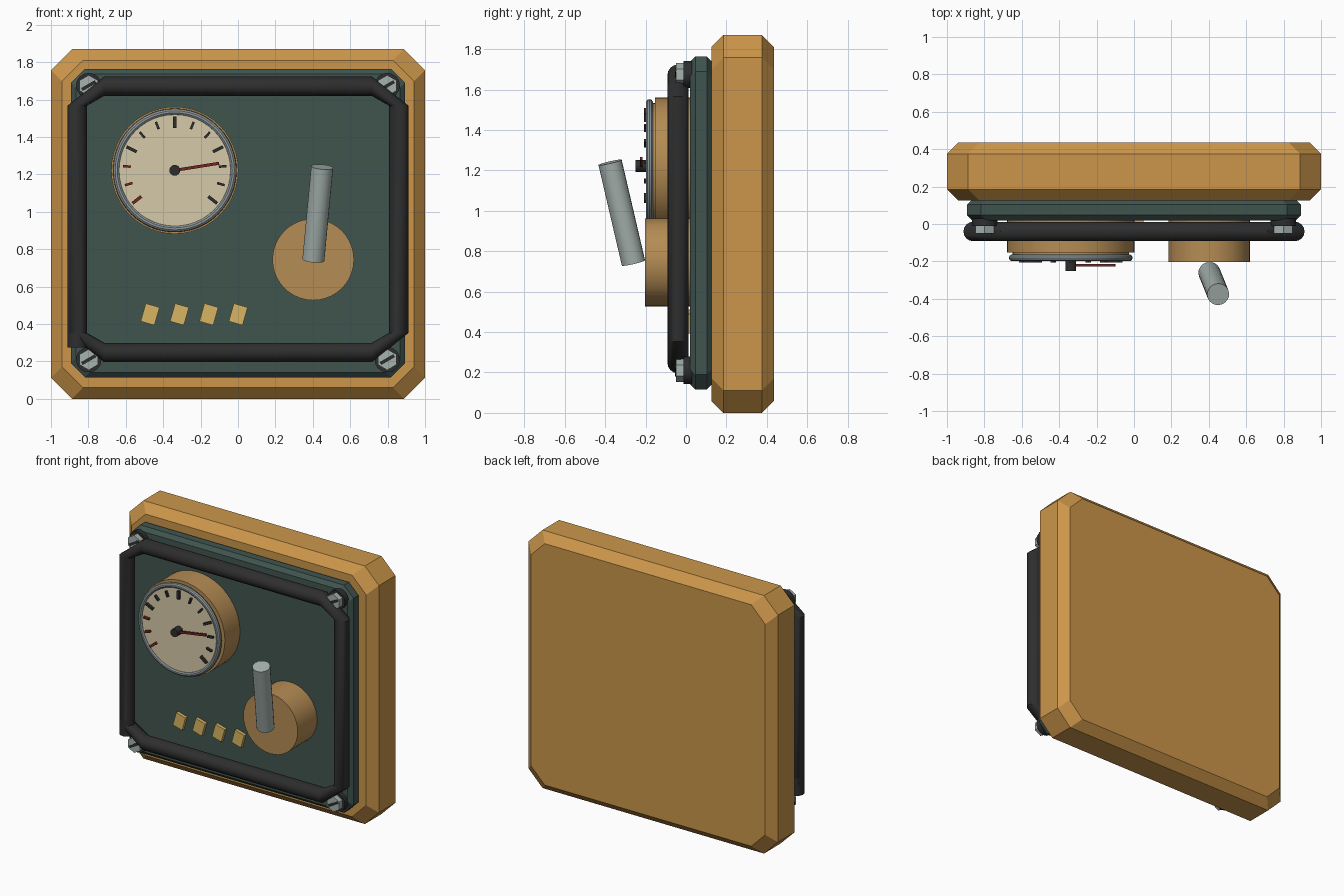
import bpy, bmesh, math
from mathutils import Vector, Matrix

if "Cube" in bpy.data.objects:
    bpy.data.objects.remove(bpy.data.objects["Cube"], do_unlink=True)


def material(name, srgb):
    """Flat material from display colour, stored linear."""
    col = [(c / 12.92 if c < 0.04 else ((c + 0.055) / 1.055) ** 2.4) for c in srgb] + [1]
    m = bpy.data.materials.new(name)
    m.use_nodes = True
    m.diffuse_color = col
    m.node_tree.nodes["Principled BSDF"].inputs["Base Color"].default_value = col
    return m


WOOD = material("golden wood", (0.80, 0.59, 0.29))
TAN = material("tan wood", (0.71, 0.55, 0.33))
GREEN = material("dark green", (0.25, 0.33, 0.31))
BLACK = material("black rubber", (0.18, 0.18, 0.18))
STEEL = material("light steel", (0.65, 0.70, 0.68))
CHROME = material("bezel grey", (0.56, 0.60, 0.61))
CREAM = material("dial cream", (0.84, 0.79, 0.66))
RED = material("dark red", (0.45, 0.15, 0.13))
GOLD = material("brass yellow", (0.85, 0.71, 0.39))


def finish(name, bm, mat, smooth=True):
    bmesh.ops.recalc_face_normals(bm, faces=bm.faces)
    me = bpy.data.meshes.new(name)
    bm.to_mesh(me)
    bm.free()
    me.materials.append(mat)
    ob = bpy.data.objects.new(name, me)
    bpy.context.collection.objects.link(ob)
    if smooth:
        me.shade_smooth()
        me.set_sharp_from_angle(angle=math.radians(35))
    return ob


def loft(name, rings, mat, closed=False, smooth=True):
    """Skin a list of equal rings; closed joins last to first, else caps."""
    bm = bmesh.new()
    vs = [[bm.verts.new(p) for p in r] for r in rings]
    n = len(vs[0])
    pairs = list(zip(vs, vs[1:])) + ([(vs[-1], vs[0])] if closed else [])
    for a, b in pairs:
        for i in range(n):
            j = (i + 1) % n
            bm.faces.new((a[i], a[j], b[j], b[i]))
    if not closed:
        bm.faces.new(vs[0])
        bm.faces.new(vs[-1])
    return finish(name, bm, mat, smooth)


def octagon(hx, hz, cx, cz, y, zc):
    """Rectangle with cut corners in the plane of the panel."""
    corner = [(hx, hz - cz), (hx - cx, hz)]
    pts = corner + [(-x, z) for x, z in reversed(corner)]
    pts += [(-x, -z) for x, z in pts]
    return [Vector((x, y, zc + z)) for x, z in pts]


def slab(name, hx, hz, cut, y0, y1, bev, zc, mat):
    rings = [octagon(hx - d, hz - d, cut, cut, y, zc)
             for y, d in ((y0, bev), (y0 + bev, 0), (y1 - bev, 0), (y1, bev))]
    return loft(name, rings, mat, smooth=False)


def rod(name, a, b, r0, r1, mat, n=32, smooth=True):
    """Cylinder or cone between two points."""
    a, b = Vector(a), Vector(b)
    bm = bmesh.new()
    turn = (b - a).to_track_quat('Z', 'Y').to_matrix().to_4x4()
    bmesh.ops.create_cone(bm, cap_ends=True, segments=n, radius1=r0, radius2=r1,
                          depth=(b - a).length,
                          matrix=Matrix.Translation((a + b) / 2) @ turn)
    return finish(name, bm, mat, smooth)


def disc(name, x, z, y0, y1, r, mat, **kw):
    return rod(name, (x, y0, z), (x, y1, z), r, kw.pop("r1", r), mat, **kw)


def plate(name, centre, size, angle, mat):
    """Box turned in the plane of the panel by an angle in degrees."""
    bm = bmesh.new()
    bmesh.ops.create_cube(bm, size=1, matrix=Matrix.Translation(centre)
                          @ Matrix.Rotation(-math.radians(angle), 4, 'Y')
                          @ Matrix.Diagonal((*size, 1)))
    return finish(name, bm, mat, False)


# Wooden back block and green panel
slab("back_block", 1.0, 0.935, 0.112, 0.125, 0.435, 0.06, 0.935, WOOD)
slab("panel", 0.893, 0.825, 0.075, 0.02, 0.13, 0.027, 0.94, GREEN)

# Rubber frame: each ring lies square to the long side it belongs to
R, FY, FZ = 0.052, -0.04, 0.96
rings = []
for i, p in enumerate(octagon(0.86, 0.712, 0.145, 0.105, FY, FZ)):
    on_side = i in (0, 3, 4, 7)
    axis = Vector((math.copysign(1, p.x), 0, 0)) if on_side \
        else Vector((0, 0, math.copysign(1, p.z - FZ)))
    rings.append([p + R * (axis * math.cos(t) + Vector((0, math.sin(t), 0)))
                  for t in [k * math.tau / 16 for k in range(16)]])
loft("rubber_frame", rings, BLACK, closed=True)
rod("frame_end", (-0.86, FY, 0.4), (-0.86, FY, 0.275), R, R, BLACK, n=16)

# Corner bolts with standoffs and slots
for sx, side in ((-1, "right"), (1, "left")):
    for z, level in ((0.21, "lower"), (1.675, "upper")):
        x, tag = sx * 0.798, f"{level}_{side}"
        disc("standoff_" + tag, x, z, 0.03, -0.012, 0.068, BLACK, n=16)
        disc("bolt_" + tag, x, z, -0.012, -0.05, 0.056, STEEL, n=6, smooth=False)
        plate("bolt_slot_" + tag, (x, -0.051, z), (0.085, 0.006, 0.018), 30, BLACK)

# Gauge: housing, dial and bezel
GX, GZ = -0.338, 1.222
disc("gauge_housing", GX, GZ, 0.03, -0.153, 0.34, TAN, n=48)
disc("gauge_collar", GX, GZ, -0.15, -0.175, 0.312, TAN, n=48)
disc("dial", GX, GZ, -0.17, -0.19, 0.305, CREAM, n=48)
bezel = []
for k in range(48):
    a = k * math.tau / 48
    out = Vector((math.cos(a), 0, math.sin(a)))
    bezel.append([Vector((GX, -0.181, GZ)) + out * (0.313 + 0.018 * math.cos(t))
                  + Vector((0, 0.018 * math.sin(t), 0))
                  for t in [j * math.tau / 10 for j in range(10)]])
loft("bezel", bezel, CHROME, closed=True)

# Dial ticks, the low end in red, every third one heavier
for i in range(13):
    deg = 218 - i * 128 / 6
    a = math.radians(deg)
    big = i % 3 == 0
    pos = (GX + 0.257 * math.cos(a), -0.198, GZ + 0.257 * math.sin(a))
    plate(f"tick_{i}", pos, (0.06 if big else 0.042, 0.018, 0.017 if big else 0.013),
          deg, RED if i < 3 else BLACK)

# Needle and hub
a = math.radians(9)
plate("needle", (GX + 0.115 * math.cos(a), -0.221, GZ + 0.115 * math.sin(a)),
      (0.25, 0.012, 0.016), 9, RED)
disc("needle_hub", GX, GZ, -0.185, -0.25, 0.029, BLACK, n=16)

# Lever base and lever
disc("lever_base", 0.402, 0.745, 0.03, -0.202, 0.218, TAN, n=40)
rod("lever", (0.403, -0.26, 0.742), (0.45, -0.376, 1.24), 0.059, 0.059, STEEL, n=20)

# Row of tilted push buttons
for i in range(4):
    plate(f"button_{i}", (-0.47 + i * 0.157, 0.012, 0.452), (0.077, 0.03, 0.1), -16, GOLD)
